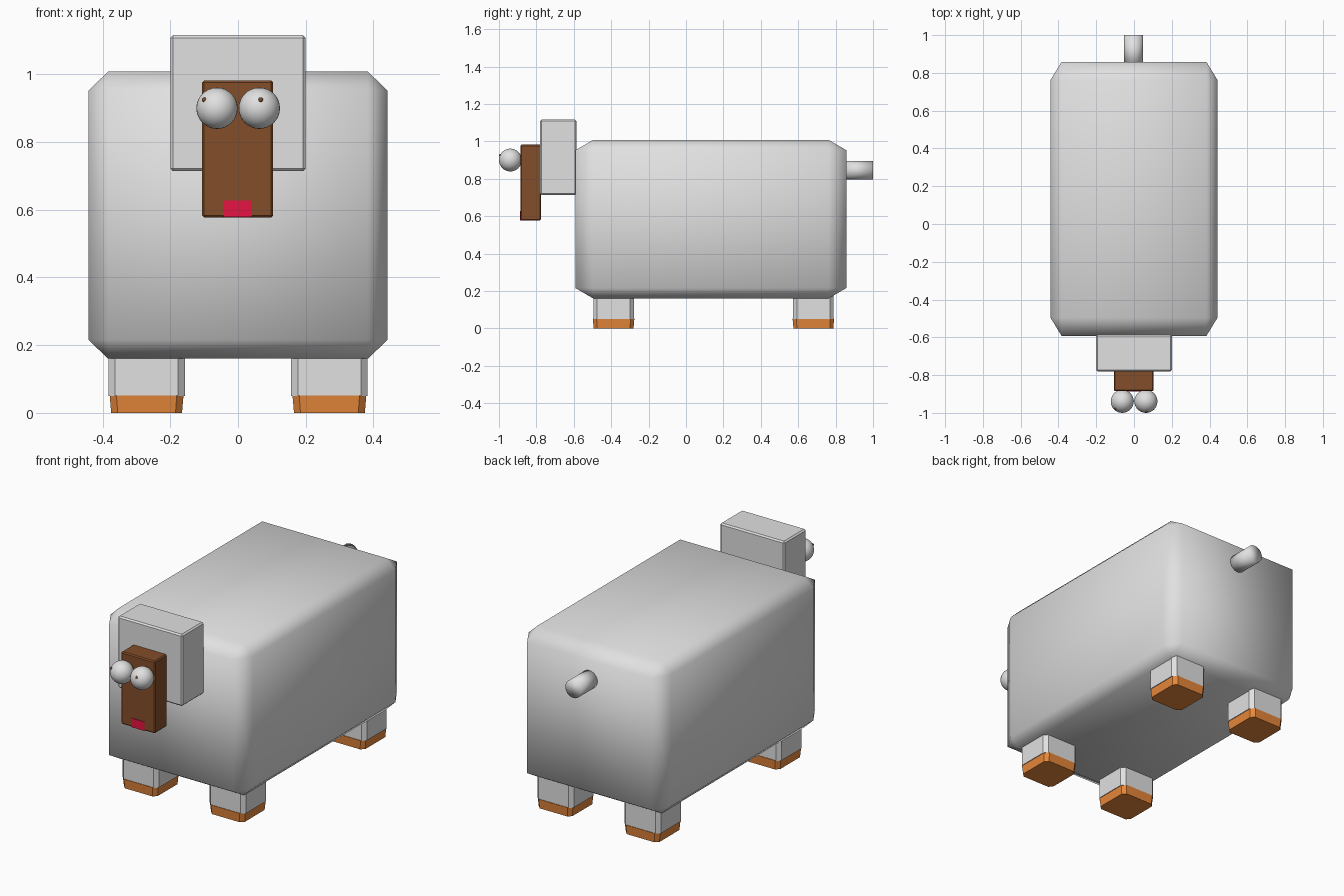
import bpy, bmesh, math
from mathutils import Matrix, Vector

if "Cube" in bpy.data.objects:
    bpy.data.objects.remove(bpy.data.objects["Cube"])


def mat(name, rgb):
    m = bpy.data.materials.new(name)
    m.diffuse_color = (*rgb, 1)
    m.use_nodes = True
    m.node_tree.nodes["Principled BSDF"].inputs["Base Color"].default_value = m.diffuse_color
    return m


GREY = mat("wool_grey", (0.75, 0.75, 0.75))
BROWN = mat("face_brown", (0.23, 0.075, 0.022))
ORANGE = mat("hoof_orange", (0.85, 0.26, 0.045))
RED = mat("tongue_red", (0.88, 0.008, 0.06))


def finish(bm, name, m, smooth=False):
    bmesh.ops.recalc_face_normals(bm, faces=bm.faces)
    for f in bm.faces:
        f.smooth = smooth
    me = bpy.data.meshes.new(name)
    bm.to_mesh(me)
    bm.free()
    me.materials.append(m)
    ob = bpy.data.objects.new(name, me)
    bpy.context.collection.objects.link(ob)
    return ob


def box(name, lo, hi, m, bevel=0, pick=lambda e: True, frac=0, smooth=False):
    """Box between two corners; bevel in units, or frac as a share of each side."""
    lo, hi = Vector(lo), Vector(hi)
    bm = bmesh.new()
    bmesh.ops.create_cube(bm, size=1)

    def chamfer(w):
        bmesh.ops.bevel(bm, geom=[e for e in bm.edges if pick(e)], offset=w,
                        segments=1, affect='EDGES', clamp_overlap=True)
    if frac:
        chamfer(frac)
    bmesh.ops.scale(bm, vec=hi - lo, verts=bm.verts)
    bmesh.ops.translate(bm, vec=(lo + hi) / 2, verts=bm.verts)
    if bevel:
        chamfer(bevel)
    return finish(bm, name, m, smooth)


def ball(name, c, r, m, seg=32):
    bm = bmesh.new()
    bmesh.ops.create_uvsphere(bm, u_segments=seg, v_segments=seg // 2, radius=r,
                              matrix=Matrix.Translation(c))
    return finish(bm, name, m, True)


def is_vertical(e):
    d = e.verts[0].co - e.verts[1].co
    return abs(d.z) > abs(d.x) + abs(d.y)


# Woolly body: proportional chamfer, fully smooth shaded
box("body", (-0.442, -0.592, 0.16), (0.442, 0.858, 1.008), GREY, frac=0.066, smooth=True)

# Head and face
box("head", (-0.2, -0.78, 0.714), (0.2, -0.585, 1.116), GREY, bevel=0.008)
box("face", (-0.106, -0.885, 0.577), (0.104, -0.775, 0.982), BROWN, bevel=0.006)
box("tongue", (-0.043, -0.888, 0.578), (0.041, -0.880, 0.628), RED)

# Eyes and off-centre pupils
for side, x, px in (("left", -0.062, -0.1), ("right", 0.063, 0.067)):
    c = Vector((x, -0.939, 0.9))
    ball(side + "_eye", c, 0.061, GREY)
    dx, dz = px - x, 0.025
    dy = -math.sqrt(0.06 ** 2 - dx * dx - dz * dz)
    ball(side + "_pupil", c + Vector((dx, dy, dz)), 0.007, BROWN, 12)

# Legs with hooves
for sx, sn in ((-1, "left"), (1, "right")):
    for y, yn in ((-0.387, "front"), (0.681, "back")):
        x = sx * 0.27
        box(f"{yn}_{sn}_leg", (x - 0.113, y - 0.108, 0.05), (x + 0.113, y + 0.108, 0.19),
            GREY, bevel=0.02, pick=is_vertical)
        hoof = box(f"{yn}_{sn}_hoof", (x - 0.109, y - 0.111, 0), (x + 0.109, y + 0.111, 0.052),
                   ORANGE, bevel=0.02, pick=is_vertical)
        # slight taper toward the sole
        for v in hoof.data.vertices:
            if v.co.z < 0.01:
                v.co.x = x + (v.co.x - x) * 0.96
                v.co.y = y + (v.co.y - y) * 0.96

# Tail
bm = bmesh.new()
bmesh.ops.create_cone(bm, cap_ends=True, segments=32, radius1=0.05, radius2=0.05, depth=0.17,
                      matrix=Matrix.Translation((-0.002, 0.915, 0.845)) @ Matrix.Rotation(math.pi / 2, 4, 'X'))
finish(bm, "tail", GREY, True)
